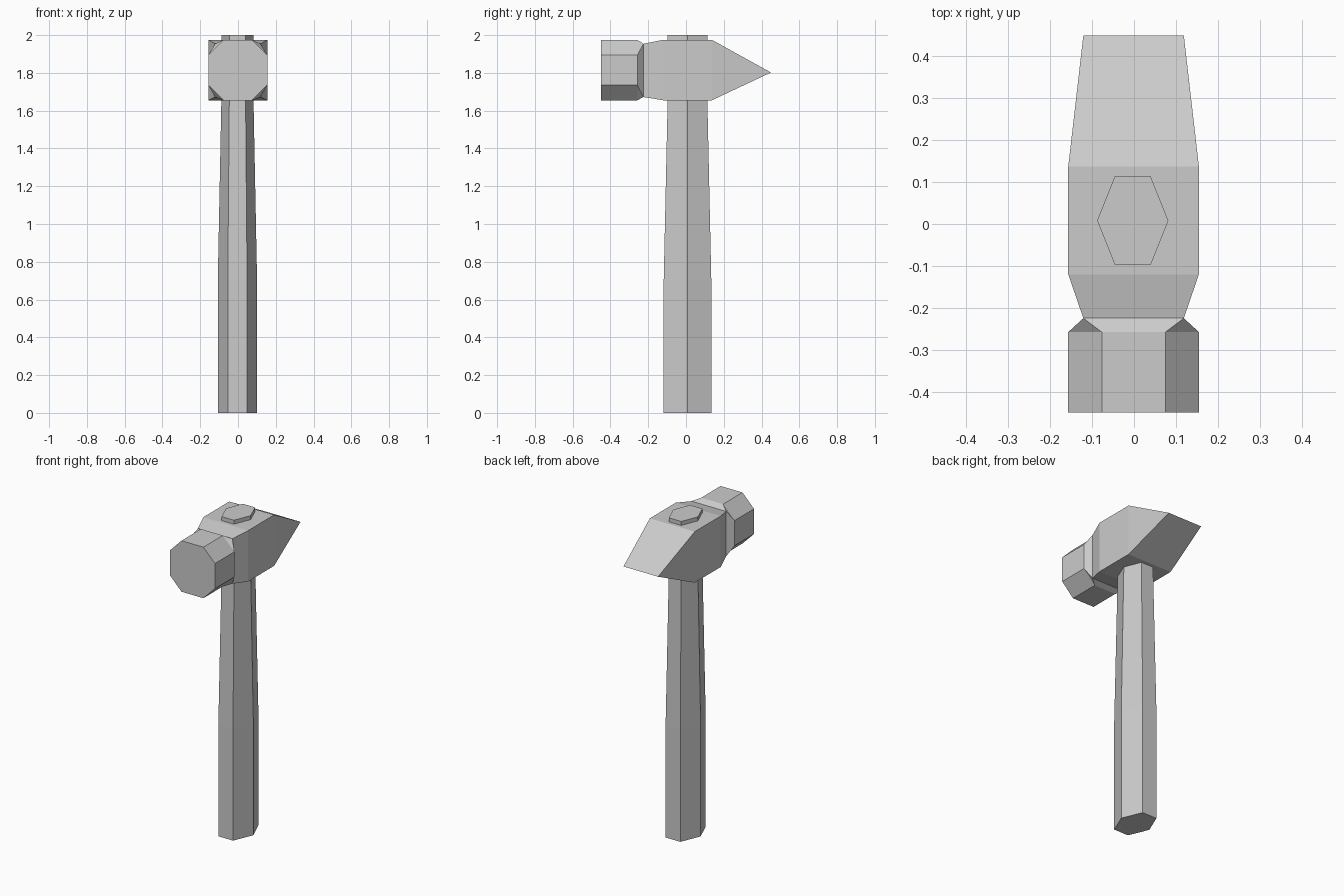
import bpy
import bmesh
from mathutils import Vector

# Remove the default cube
cube = bpy.data.objects.get("Cube")
if cube:
    bpy.data.objects.remove(cube, do_unlink=True)

# Single flat grey
grey = bpy.data.materials.new("plain grey")
grey.use_nodes = True
grey.diffuse_color = (0.6, 0.6, 0.6, 1)
grey.node_tree.nodes["Principled BSDF"].inputs["Base Color"].default_value = (0.6, 0.6, 0.6, 1)


def loft(name, rings):
    """Skin a list of equal-length point rings and cap both ends."""
    bm = bmesh.new()
    loops = [[bm.verts.new(p) for p in ring] for ring in rings]
    n = len(loops[0])
    for a, b in zip(loops, loops[1:]):
        for i in range(n):
            j = (i + 1) % n
            bm.faces.new((a[i], a[j], b[j], b[i]))
    bm.faces.new(loops[0])
    bm.faces.new(loops[-1])
    bmesh.ops.remove_doubles(bm, verts=bm.verts[:], dist=0.0005)
    bmesh.ops.recalc_face_normals(bm, faces=bm.faces[:])
    mesh = bpy.data.meshes.new(name)
    bm.to_mesh(mesh)
    bm.free()
    mesh.materials.append(grey)
    obj = bpy.data.objects.new(name, mesh)
    bpy.context.collection.objects.link(obj)
    return obj


def hexagon(z, hx, hy, flat):
    """Handle section: points on the sides, flats front and back."""
    pts = [(hx, 0), (flat, hy), (-flat, hy), (-hx, 0), (-flat, -hy), (flat, -hy)]
    return [Vector((x - 0.003, y + 0.008, z)) for x, y in pts]


def octagon(y, cz, hx, hz, fx, fz):
    """Head section: a box with its corners cut back to fx and fz."""
    pts = [(hx, -fz), (hx, fz), (fx, hz), (-fx, hz),
           (-hx, fz), (-hx, -fz), (-fx, -hz), (fx, -hz)]
    return [Vector((x - 0.001, y, cz + z)) for x, z in pts]


def box(y, cz, hx, hz):
    return octagon(y, cz, hx, hz, hx, hz)


# Six-sided handle, tapering upward and standing proud of the head
loft("handle", [
    hexagon(0, 0.104, 0.126, 0.051),
    hexagon(0.7, 0.104, 0.126, 0.051),
    hexagon(1.66, 0.085, 0.105, 0.043),
    hexagon(2.0, 0.085, 0.105, 0.043),
])

# Head: octagonal striking face, neck, square body, wedge peen
loft("hammer_head", [
    octagon(-0.45, 1.815, 0.156, 0.16, 0.076, 0.079),
    octagon(-0.258, 1.815, 0.156, 0.16, 0.076, 0.079),
    box(-0.225, 1.813, 0.12, 0.141),
    box(-0.12, 1.815, 0.156, 0.16),
    box(0.137, 1.815, 0.156, 0.16),
    box(0.45, 1.802, 0.12, 0),
])
